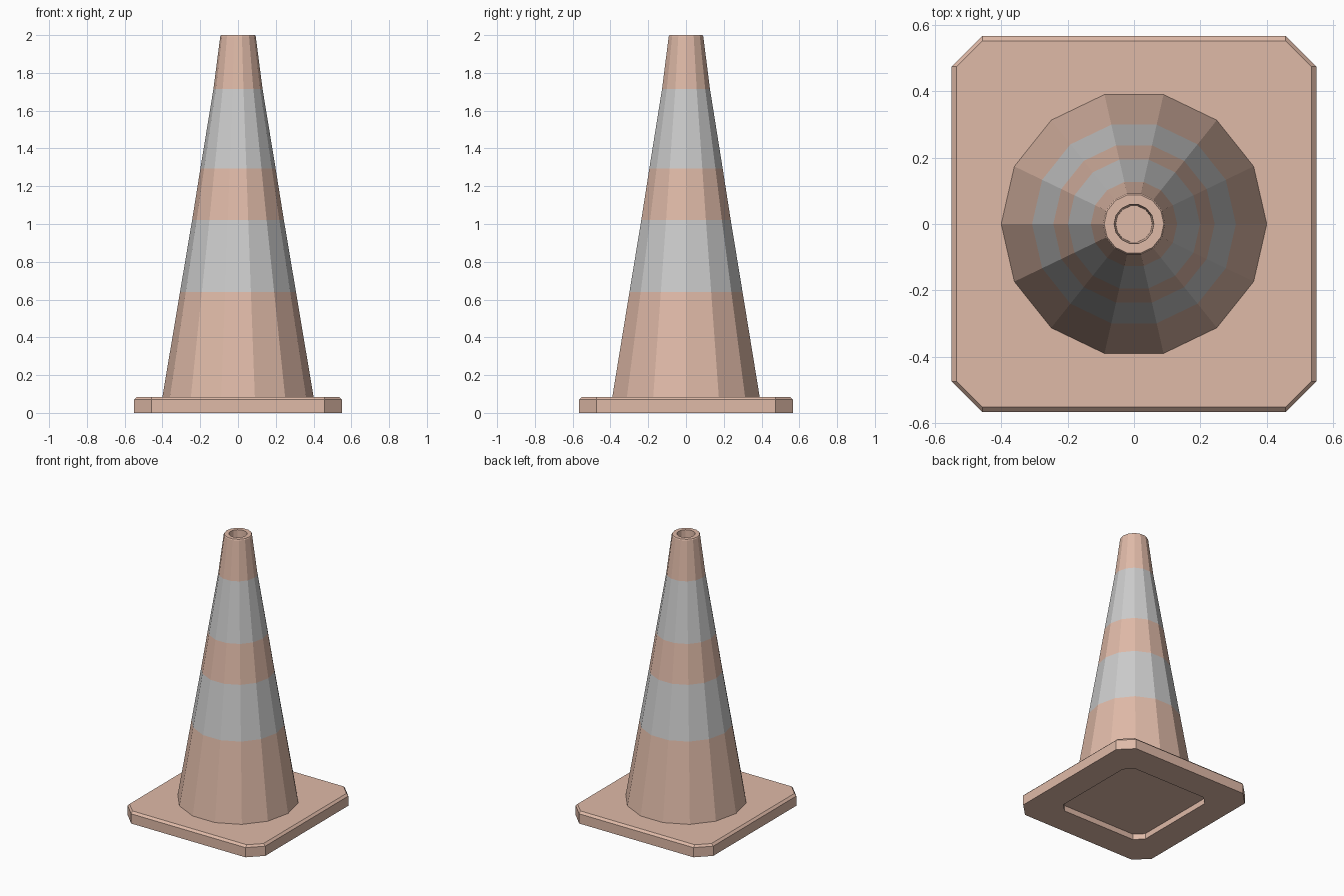
import bpy
import math

if "Cube" in bpy.data.objects:
    bpy.data.objects.remove(bpy.data.objects["Cube"])

SIDES = 14

orange = bpy.data.materials.new("orange_plastic")
orange.diffuse_color = (0.74, 0.49, 0.39, 1)
orange.use_nodes = True
orange.node_tree.nodes["Principled BSDF"].inputs["Base Color"].default_value = orange.diffuse_color


def make_object(name, verts, faces, material=None):
    mesh = bpy.data.meshes.new(name)
    mesh.from_pydata(verts, [], faces)
    mesh.update()
    if material:
        mesh.materials.append(material)
    obj = bpy.data.objects.new(name, mesh)
    bpy.context.collection.objects.link(obj)
    return obj


def skin(name, rings, material=None, cap_start=False, cap_end=False):
    """Bridge equal-sized counter-clockwise rings, optionally closing the ends."""
    n = len(rings[0])
    verts = [v for ring in rings for v in ring]
    faces = []
    for k in range(len(rings) - 1):
        a, b = k * n, (k + 1) * n
        for i in range(n):
            j = (i + 1) % n
            faces.append((a + i, a + j, b + j, b + i))
    if cap_start:
        faces.append(tuple(reversed(range(n))))
    if cap_end:
        faces.append(tuple(range(len(verts) - n, len(verts))))
    return make_object(name, verts, faces, material)


def circle(r, z):
    return [(r * math.cos(2 * math.pi * i / SIDES),
             r * math.sin(2 * math.pi * i / SIDES), z) for i in range(SIDES)]


def clipped_rect(x, y, c, z):
    """Rectangle with half sizes x, y and corners cut by c."""
    return [(x, c - y, z), (x, y - c, z), (x - c, y, z), (c - x, y, z),
            (-x, y - c, z), (-x, c - y, z), (c - x, -y, z), (x - c, -y, z)]


# Base plate: recess ceiling, recess wall, underside, side, bevelled top
skin("base_plate", [
    clipped_rect(0.35, 0.36, 0.058, 0.04),
    clipped_rect(0.35, 0.36, 0.058, 0.0),
    clipped_rect(0.55, 0.567, 0.093, 0.0),
    clipped_rect(0.55, 0.567, 0.093, 0.07),
    clipped_rect(0.535, 0.552, 0.078, 0.085),
], orange, cap_start=True, cap_end=True)

# Cone sections, bottom to top: (name, profile of radius and height, material)
sections = [
    ("lower_cone", [(0.40, 0.085), (0.307, 0.64)], orange),
    ("lower_reflective_band", [(0.307, 0.64), (0.243, 1.02)], None),
    ("middle_cone", [(0.243, 1.02), (0.199, 1.295)], orange),
    ("upper_reflective_band", [(0.199, 1.295), (0.13, 1.715)], None),
]
for name, profile, material in sections:
    skin(name, [circle(r, z) for r, z in profile], material)

# Tip with rounded rim and a blind hole
tip = [(0.13, 1.715), (0.094, 1.993), (0.09, 2.0), (0.06, 2.0), (0.055, 1.88)]
skin("cone_tip", [circle(r, z) for r, z in tip], orange, cap_end=True)
